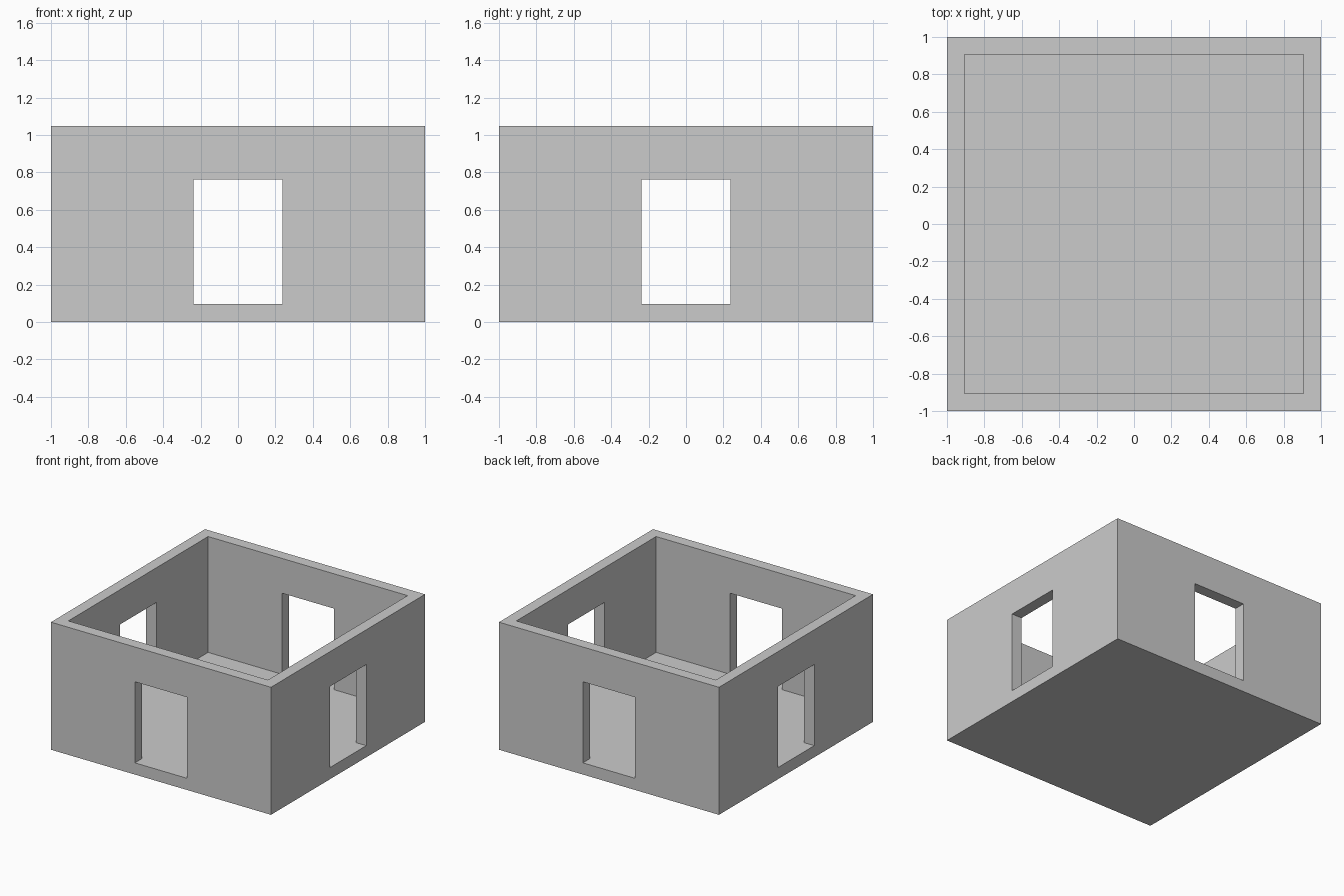
import bpy, bmesh
from math import radians
from mathutils import Matrix

if "Cube" in bpy.data.objects:
    bpy.data.objects.remove(bpy.data.objects["Cube"])

OUT, INN, WIN = 1.0, 0.907, 0.237      # outer half, inner half, opening half-width
FLOOR, HEAD, TOP = 0.096, 0.762, 1.048  # floor/sill level, opening head, wall top

bm = bmesh.new()


def face(*pts):
    bm.faces.new([bm.verts.new(p) for p in pts])


def wall_panel(y, half, levels):
    """Vertical panel facing -y with a central opening left out."""
    xs = (-half, -WIN, WIN, half)
    for x0, x1 in zip(xs, xs[1:]):
        for z0, z1 in zip(levels, levels[1:]):
            if not (x0 == -WIN and z0 == FLOOR):
                face((x0, y, z0), (x1, y, z0), (x1, y, z1), (x0, y, z1))


def build_side():
    # outer and inner wall skins
    wall_panel(-OUT, OUT, (0, FLOOR, HEAD, TOP))
    wall_panel(-INN, INN, (FLOOR, HEAD, TOP))
    # window reveal: sill, head and jambs
    for z in (FLOOR, HEAD):
        face((-WIN, -OUT, z), (WIN, -OUT, z), (WIN, -INN, z), (-WIN, -INN, z))
    for x in (-WIN, WIN):
        face((x, -OUT, FLOOR), (x, -INN, FLOOR), (x, -INN, HEAD), (x, -OUT, HEAD))
    # mitred wall top, floor and underside, split to match the panels
    for a, b, z in ((OUT, INN, TOP), (INN, WIN, FLOOR), (OUT, WIN, 0)):
        face((-a, -a, z), (-WIN, -a, z), (-WIN, -b, z), (-b, -b, z))
        face((-WIN, -a, z), (WIN, -a, z), (WIN, -b, z), (-WIN, -b, z))
        face((WIN, -a, z), (a, -a, z), (b, -b, z), (WIN, -b, z))


# four identical sides
for i in range(4):
    bmesh.ops.rotate(bm, verts=bm.verts, matrix=Matrix.Rotation(radians(90), 3, 'Z'))
    build_side()

# centre of the floor and underside
for z in (0, FLOOR):
    face((-WIN, -WIN, z), (WIN, -WIN, z), (WIN, WIN, z), (-WIN, WIN, z))

# weld into one closed shell and clean flat areas
bmesh.ops.remove_doubles(bm, verts=bm.verts, dist=1e-4)
# drop the zero-area leftovers from coincident corner points
bmesh.ops.dissolve_degenerate(bm, edges=bm.edges, dist=1e-5)
bmesh.ops.recalc_face_normals(bm, faces=bm.faces)
bmesh.ops.dissolve_limit(bm, angle_limit=radians(1), verts=bm.verts, edges=bm.edges)

mesh = bpy.data.meshes.new("room_shell")
bm.to_mesh(mesh)
bm.free()
room = bpy.data.objects.new("room_shell", mesh)
bpy.context.collection.objects.link(room)
